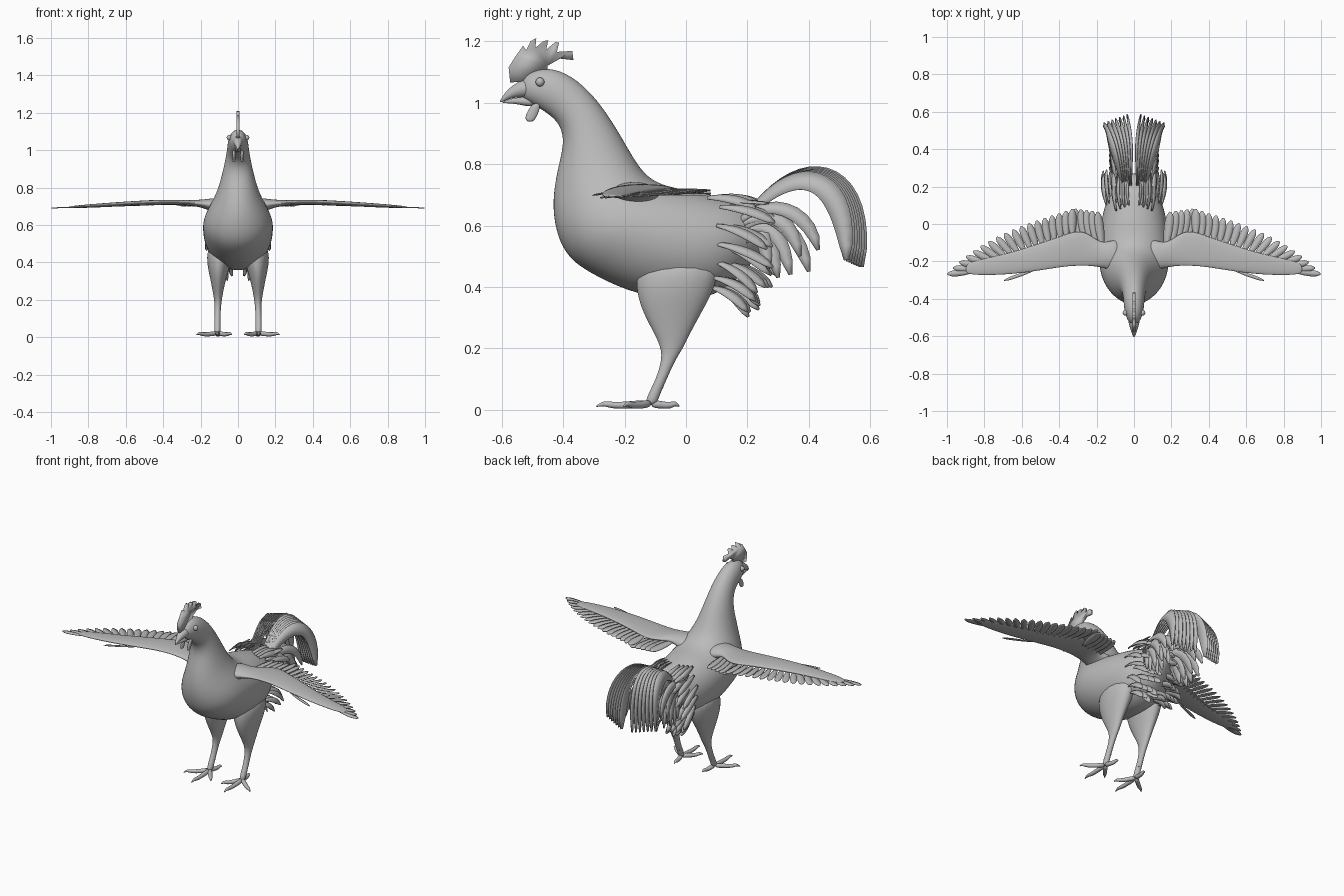
import bpy, bmesh, math, random
from mathutils import Vector
from mathutils.geometry import interpolate_bezier

random.seed(4)
if "Cube" in bpy.data.objects:
    bpy.data.objects.remove(bpy.data.objects["Cube"])

grey = bpy.data.materials.new("plain_grey")
grey.use_nodes = True
grey.diffuse_color = (0.5, 0.5, 0.5, 1)
grey.node_tree.nodes["Principled BSDF"].inputs["Base Color"].default_value = (0.5, 0.5, 0.5, 1)


def finish(name, bm, mirror=False, subsurf=0, thick=0):
    """Turn a bmesh into a smooth grey object, optionally mirrored left to right."""
    bmesh.ops.recalc_face_normals(bm, faces=bm.faces)
    mesh = bpy.data.meshes.new(name)
    bm.to_mesh(mesh)
    bm.free()
    mesh.materials.append(grey)
    obj = bpy.data.objects.new(name, mesh)
    bpy.context.collection.objects.link(obj)
    bpy.ops.object.select_all(action='DESELECT')
    obj.select_set(True)
    bpy.context.view_layer.objects.active = obj
    if thick:
        mod = obj.modifiers.new("thickness", 'SOLIDIFY')
        mod.thickness, mod.offset = thick, 0
    if mirror:
        obj.modifiers.new("mirror", 'MIRROR').use_mirror_merge = False
    if subsurf:
        mod = obj.modifiers.new("smooth", 'SUBSURF')
        mod.levels = mod.render_levels = subsurf
        bpy.ops.object.shade_smooth()
    else:
        bpy.ops.object.shade_smooth_by_angle(angle=math.radians(40))
    return obj


def add_loft(bm, rings, sides=16):
    """Skin elliptical rings given as centre, half axis, half axis."""
    loops = []
    for c, u, v in rings:
        angles = [2 * math.pi * k / sides for k in range(sides)]
        loops.append([bm.verts.new(Vector(c) + Vector(u) * math.cos(a) + Vector(v) * math.sin(a))
                      for a in angles])
    for a, b in zip(loops, loops[1:]):
        for k in range(sides):
            n = (k + 1) % sides
            bm.faces.new((a[k], a[n], b[n], b[k]))
    bm.faces.new(loops[0][::-1])
    bm.faces.new(loops[-1])


def add_tube(bm, points, radii, sides=8):
    pts = [Vector(p) for p in points]
    rings = []
    for i, p in enumerate(pts):
        t = (pts[min(i + 1, len(pts) - 1)] - pts[max(i - 1, 0)]).normalized()
        hint = Vector((1, 0, 0)) if abs(t.x) < 0.8 else Vector((0, 1, 0))
        u = t.cross(hint).normalized()
        rings.append((p, u * radii[i], t.cross(u) * radii[i]))
    add_loft(bm, rings, sides)


def add_feather(bm, ctrl, half_width, normal, steps=12):
    """Leaf shaped strip following a bezier, with a raised quill line."""
    pts = interpolate_bezier(*[Vector(p) for p in ctrl], steps + 1)
    n = Vector(normal)
    rows = []
    for i, p in enumerate(pts):
        f = i / steps
        t = (pts[min(i + 1, steps)] - pts[max(i - 1, 0)]).normalized()
        side = t.cross(n).normalized()
        w = half_width * (0.35 + 0.65 * math.sin(min(f / 0.6, 1) * math.pi / 2))
        w *= math.sqrt(max(1 - max((f - 0.65) / 0.36, 0) ** 2, 0))
        ridge = side.cross(t) * half_width * 0.12
        rows.append([bm.verts.new(p + side * w), bm.verts.new(p + ridge), bm.verts.new(p - side * w)])
    for a, b in zip(rows, rows[1:]):
        for k in (0, 1):
            bm.faces.new((a[k], a[k + 1], b[k + 1], b[k]))


def straight(root, tip, lift=(0, 0, 0)):
    a, b, l = Vector(root), Vector(tip), Vector(lift)
    return a, a.lerp(b, 0.33) + l, a.lerp(b, 0.67) + l, b


# Body from head to rump: front y, front z, back y, back z, half width
sections = [(-.54, 1.02, -.54, 1.06, .015), (-.50, .995, -.515, 1.10, .04),
            (-.45, .965, -.45, 1.118, .055), (-.41, .93, -.37, 1.09, .057),
            (-.395, .87, -.29, 1.015, .068), (-.42, .78, -.22, .91, .09),
            (-.437, .68, -.17, .82, .12), (-.428, .585, -.125, .757, .165),
            (-.39, .49, -.06, .727, .19), (-.29, .43, .02, .717, .19),
            (-.17, .375, .09, .70, .185), (0, .345, .16, .68, .165),
            (.12, .38, .21, .655, .125), (.20, .46, .255, .62, .07), (.26, .53, .275, .57, .02)]
bm = bmesh.new()
add_loft(bm, [((0, (a + c) / 2, (b + d) / 2), (w, 0, 0), (0, (c - a) / 2, (d - b) / 2))
              for a, b, c, d, w in sections], 20)
finish("body", bm, subsurf=2)

# Beak halves
bm = bmesh.new()
add_tube(bm, [(0, -.50, 1.05), (0, -.545, 1.042), (0, -.58, 1.025), (0, -.607, 1.0)], (.04, .027, .015, .002))
add_tube(bm, [(0, -.49, 1.0), (0, -.55, 1.008), (0, -.60, 1.0)], (.022, .012, .002))
finish("beak", bm, subsurf=2)

# Comb as a toothed plate
outline = [(-.572, 1.065), (-.577, 1.115), (-.555, 1.15), (-.53, 1.185), (-.52, 1.17), (-.505, 1.2),
           (-.487, 1.21), (-.49, 1.178), (-.465, 1.2), (-.448, 1.203), (-.455, 1.172), (-.425, 1.197),
           (-.413, 1.195), (-.42, 1.165), (-.37, 1.168), (-.366, 1.138), (-.41, 1.143),
           (-.45, 1.12), (-.45, 1.09), (-.52, 1.07)]
bm = bmesh.new()
bm.faces.new([bm.verts.new((0, y, z)) for y, z in outline])
finish("comb", bm, thick=.018)

# Eyes and wattles
bm = bmesh.new()
bmesh.ops.create_uvsphere(bm, u_segments=16, v_segments=10, radius=.015)
bmesh.ops.translate(bm, verts=bm.verts, vec=(.046, -.475, 1.067))
finish("eyes", bm, mirror=True, subsurf=1)
bm = bmesh.new()
add_loft(bm, [((.022, y, z), (.008, 0, 0), (0, w, 0)) for y, z, w in
              ((-.485, 1.0, .012), (-.495, .975, .02), (-.507, .95, .02), (-.507, .937, .011))], 10)
finish("wattles", bm, mirror=True, subsurf=1)

# Thighs and shanks: x, y, z, half width, half depth
leg = [(.09, -.02, .50, .075, .14), (.102, -.035, .40, .068, .135), (.106, -.045, .32, .045, .10),
       (.107, -.045, .25, .03, .06), (.107, -.045, .20, .021, .036), (.108, -.058, .16, .017, .022),
       (.11, -.08, .10, .016, .018), (.11, -.105, .05, .017, .02), (.11, -.115, .015, .016, .02)]
bm = bmesh.new()
add_loft(bm, [((x, y, z), (a, 0, 0), (0, b, 0)) for x, y, z, a, b in leg], 14)
finish("legs", bm, mirror=True, subsurf=2)

# Toes with claws, plus spur
bm = bmesh.new()
ankle = Vector((.11, -.115, .022))
for dx, dy in ((0, -.18), (-.078, -.10), (.115, -.09), (-.015, .095)):
    d = Vector((dx, dy, 0))
    add_tube(bm, [ankle, ankle + d * .35 + Vector((0, 0, -.006)), ankle + d * .7 + Vector((0, 0, -.008)),
                  ankle + d * .85 + Vector((0, 0, .001)), ankle + d + Vector((0, 0, -.012))],
             (.016, .013, .012, .009, .002))
add_tube(bm, [(.105, -.09, .075), (.10, -.072, .072)], (.007, .002))
finish("toes", bm, mirror=True, subsurf=1)

# Wing arms: x, leading y, trailing y, z, half thickness
wing = [(.06, -.27, -.07, .685, .055), (.13, -.245, -.09, .705, .04), (.18, -.232, -.10, .713, .024),
        (.24, -.225, -.05, .717, .016), (.30, -.225, -.03, .72, .014), (.38, -.23, -.06, .722, .014),
        (.50, -.25, -.10, .718, .014), (.65, -.27, -.15, .71, .012), (.78, -.275, -.18, .702, .01),
        (.87, -.272, -.20, .697, .007), (.90, -.26, -.22, .695, .004)]
bm = bmesh.new()
add_loft(bm, [((x, (a + b) / 2, z), (0, (b - a) / 2, 0), (0, 0, t)) for x, a, b, z, t in wing], 14)
finish("wing_arms", bm, mirror=True, subsurf=2)

# Flight feathers fan from straight back to straight outward
bm = bmesh.new()
for i in range(18):
    t = i / 17
    a = math.radians(95) * t ** 1.6
    root = Vector((.33 + .53 * t, -.07 - .185 * t, .718 - .024 * t))
    tip = root + Vector((math.sin(a), math.cos(a), -.03)) * (.15 - .012 * t)
    add_feather(bm, straight(root, tip), .023 - .006 * t, (-.15, 0, 1), 8)
for i in range(5):
    x = .17 + .03 * i
    add_feather(bm, straight((x, -.13 + .01 * i, .705), (x + .025, .065 + .004 * i, .703)), .024, (-.2, 0, 1), 8)
add_feather(bm, straight((.53, -.245, .71), (.695, -.302, .698)), .009, (0, 0, 1), 6)
finish("wing_feathers", bm, mirror=True, thick=.003)

# Long arched tail feathers
bm = bmesh.new()
for i in range(7):
    f = i / 6
    s = 1 - .13 * f
    path = [(.02 + .045 * f, 0, 0), (.025 + .07 * f, .17, .20), (.025 + .12 * f, .36, .18), (.035 + .125 * f, .365, -.17)]
    add_feather(bm, [(x, .205 + y * s, .635 + z * s) for x, y, z in path], .037, (1, -.25, .6), 18)
finish("tail_sickles", bm, mirror=True, thick=.003)

# Shorter curved tail coverts: tip y, tip z
bm = bmesh.new()
for i, (y, z) in enumerate([(.43, .52), (.40, .45), (.37, .50), (.34, .44), (.30, .43), (.27, .46)]):
    for x in (.035, .085):
        path = [(x, .17, .61 - .015 * i), (x + .02, .26, .70 - .02 * i), (x + .04, y - .03, z + .14), (x + .045, y, z)]
        add_feather(bm, path, .024, (1, -.2, .5), 10)
finish("tail_coverts", bm, mirror=True, thick=.003)

# Rump and saddle feathers in rows: root y, root z, tip y, tip z, spread
rows = [(.07, .69, .24, .665, .09), (.11, .66, .28, .60, .125), (.10, .60, .27, .53, .14),
        (.10, .54, .27, .45, .14), (.10, .48, .24, .39, .125), (.09, .43, .215, .345, .11),
        (.08, .40, .195, .315, .09)]
bm = bmesh.new()
for ry, rz, ty, tz, spread in rows:
    for k in range(4):
        x = spread * (.3 + .25 * k)
        j = random.uniform(-.015, .015)
        back = .03 * (1 - k / 3)
        add_feather(bm, straight((x, ry + back, rz), (x * 1.12, ty + back + j, tz + j), (.012, .01, .015)),
                    .017, (1, .2, .6), 8)
for x in (.04, .07, .10):
    add_feather(bm, straight((x, .10, .685), (x + .01, .27, .672)), .013, (.4, 0, 1), 8)
finish("rump_feathers", bm, mirror=True, thick=.003)
